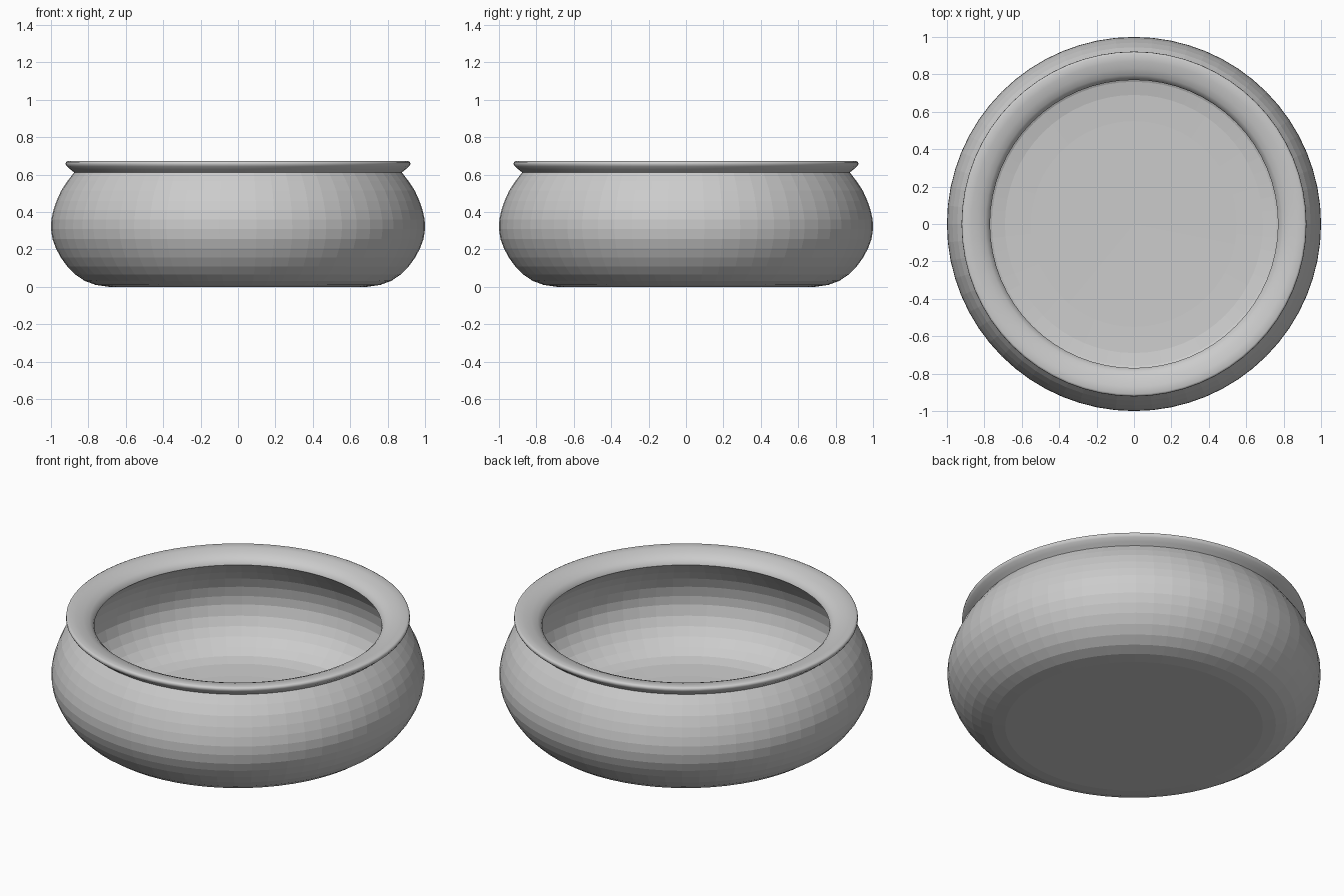
import bpy, bmesh, math

if "Cube" in bpy.data.objects:
    bpy.data.objects.remove(bpy.data.objects["Cube"])

SIDES = 64

def lathe(name, profile, soft_rows):
    """Spin an (r, z) profile around z; radius 0 ends become a centre point."""
    bm = bmesh.new()
    rings = []
    for r, z in profile:
        if r == 0:
            rings.append([bm.verts.new((0, 0, z))] * SIDES)
        else:
            rings.append([bm.verts.new((r * math.cos(2 * math.pi * i / SIDES),
                                        r * math.sin(2 * math.pi * i / SIDES), z))
                          for i in range(SIDES)])
    for row, (a, b) in enumerate(zip(rings, rings[1:])):
        for i in range(SIDES):
            j = (i + 1) % SIDES
            face = bm.faces.new(list(dict.fromkeys((a[i], a[j], b[j], b[i]))))
            face.smooth = row in soft_rows
    mesh = bpy.data.meshes.new(name)
    bm.to_mesh(mesh)
    bm.free()
    obj = bpy.data.objects.new(name, mesh)
    bpy.context.collection.objects.link(obj)
    return obj

# Outer belly, from the flat base up to the neck
outer = [(0, 0), (0.69, 0), (0.76, 0.01), (0.82, 0.032), (0.87, 0.066),
         (0.912, 0.108), (0.947, 0.156), (0.973, 0.205), (0.992, 0.255), (1.0, 0.31),
         (0.998, 0.36), (0.987, 0.41), (0.97, 0.46), (0.945, 0.515),
         (0.912, 0.565), (0.876, 0.612)]
# Flared lip rolling inward to the throat
lip = [(0.895, 0.627), (0.915, 0.644), (0.922, 0.656), (0.92, 0.667), (0.91, 0.672),
       (0.87, 0.668), (0.83, 0.659), (0.795, 0.644), (0.775, 0.626), (0.77, 0.61)]
# Hollow inside, widening under the throat then rounding into the floor
inner = [(0.81, 0.575), (0.86, 0.525), (0.898, 0.47), (0.923, 0.41), (0.935, 0.35),
         (0.935, 0.30), (0.92, 0.24), (0.895, 0.19), (0.86, 0.145),
         (0.815, 0.105), (0.76, 0.077), (0.69, 0.063), (0.55, 0.057), (0, 0.055)]

# Soft shading only on the rolled lip
first = len(outer)
lathe("bowl", outer + lip + inner, range(first - 1, first + len(lip) - 1))
